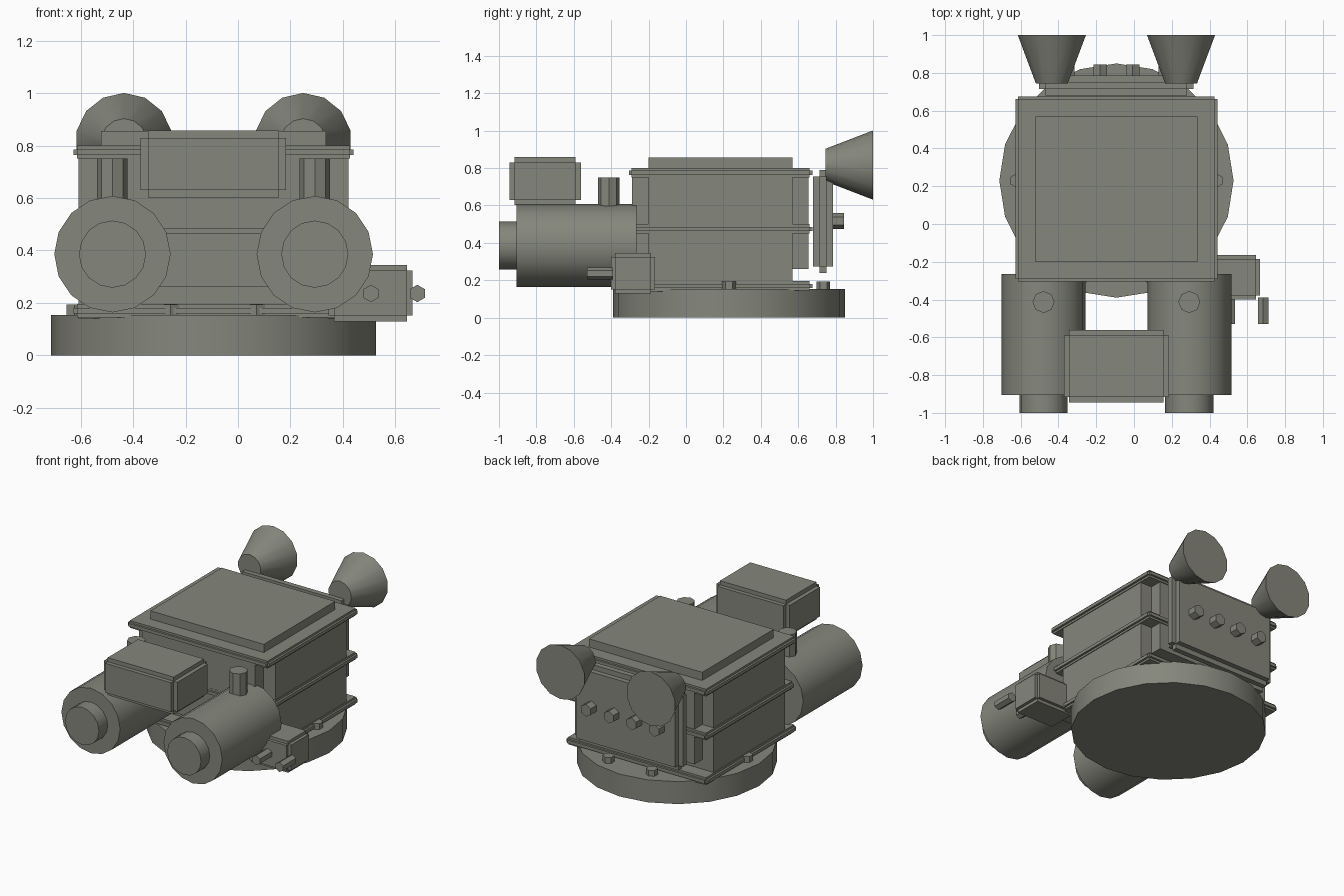
import bpy, bmesh
from math import sin, cos, pi, radians
from mathutils import Vector

if "Cube" in bpy.data.objects:
    bpy.data.objects.remove(bpy.data.objects["Cube"])

paint = bpy.data.materials.new("olive_grey")
paint.diffuse_color = (0.235, 0.24, 0.2, 1)
paint.use_nodes = True
paint.node_tree.nodes["Principled BSDF"].inputs["Base Color"].default_value = paint.diffuse_color


def finish(name, bm, smooth=False):
    bmesh.ops.recalc_face_normals(bm, faces=bm.faces[:])
    me = bpy.data.meshes.new(name)
    bm.to_mesh(me)
    bm.free()
    me.materials.append(paint)
    ob = bpy.data.objects.new(name, me)
    bpy.context.collection.objects.link(ob)
    if smooth:
        bpy.ops.object.select_all(action='DESELECT')
        ob.select_set(True)
        bpy.context.view_layer.objects.active = ob
        bpy.ops.object.shade_smooth_by_angle(angle=radians(30))
    return ob


def add_box(bm, x, y, z):
    lo, hi = Vector((x[0], y[0], z[0])), Vector((x[1], y[1], z[1]))
    for v in bmesh.ops.create_cube(bm, size=1)['verts']:
        v.co = Vector([(lo[i] + hi[i]) / 2 + v.co[i] * (hi[i] - lo[i]) for i in range(3)])


def box(name, x, y, z):
    bm = bmesh.new()
    add_box(bm, x, y, z)
    return finish(name, bm)


def stepped_box(name, x, y, z, inset):
    """Box with a raised panel on every face: one slab per axis."""
    bm = bmesh.new()
    for axis in range(3):
        add_box(bm, *[r if i == axis else (r[0] + inset, r[1] - inset)
                      for i, r in enumerate((x, y, z))])
    return finish(name, bm)


def prism(name, c, axis, start, end, n, r1, r2=None, smooth=False):
    """Round part along y or z; c is the centre in the other two axes."""
    bm = bmesh.new()
    rings = []
    for t, r in ((start, r1), (end, r1 if r2 is None else r2)):
        ring = []
        for i in range(n):
            a = 2 * pi * i / n
            u, w = c[0] + r * sin(a), c[1] + r * cos(a)
            ring.append(bm.verts.new((u, w, t) if axis == 'z' else (u, t, w)))
        rings.append(ring)
    for ring in rings:
        bm.faces.new(ring)
    for i in range(n):
        j = (i + 1) % n
        bm.faces.new((rings[0][i], rings[0][j], rings[1][j], rings[1][i]))
    return finish(name, bm, smooth)


CX, CY = -0.093, 0.23

# Turntable base and its ring of bolts
prism("base_disc", (CX, CY), 'z', 0, 0.153, 20, 0.62, smooth=True)
for deg in (0, 72, 108, 180, 252, 288):
    a = radians(deg)
    prism("base_bolt", (CX + 0.53 * cos(a), CY + 0.53 * sin(a)), 'z', 0.14, 0.193, 6, 0.037)

# Body with notched corners
box("body_side_panels", (-0.608, 0.422), (-0.2, 0.57), (0.14, 0.78))
box("body_end_panels", (-0.522, 0.333), (-0.29, 0.655), (0.26, 0.78))

# Flanges round the body, and the lid
for label, z in (("lower", (0.145, 0.195)), ("middle", (0.45, 0.5)), ("upper", (0.75, 0.8))):
    stepped_box(label + "_flange", (-0.628, 0.441), (-0.305, 0.675), z, 0.014)
box("lid", (-0.522, 0.335), (-0.2, 0.57), (0.79, 0.856))

# Rear panel with raised faces, and its bolts
stepped_box("rear_panel", (-0.502, 0.315), (0.68, 0.785), (0.24, 0.79), 0.034)
for i in range(4):
    prism("rear_bolt", (CX + (i - 1.5) * 0.172, 0.517), 'y', 0.77, 0.845, 6, 0.042)

# Rear horns
for side in (-1, 1):
    prism("rear_horn", (CX + side * 0.342, 0.816), 'y', 0.745, 1.0, 14, 0.087, 0.185, smooth=True)

# Front drums with nose hubs and filler caps
for side in (-1, 1):
    x = CX + side * 0.386
    prism("front_drum", (x, 0.386), 'y', -0.905, -0.265, 16, 0.222, smooth=True)
    prism("drum_hub", (x, 0.386), 'y', -1.0, -0.89, 16, 0.128, smooth=True)
    prism("drum_cap", (x, -0.413), 'z', 0.57, 0.75, 8, 0.058)

# Box above the drums
stepped_box("front_box", (-0.371, 0.184), (-0.945, -0.562), (0.602, 0.858), 0.028)

# Side box with two pegs
stepped_box("side_box", (0.345, 0.666), (-0.4, -0.165), (0.13, 0.345), 0.021)
for x in (0.507, 0.684):
    prism("side_peg", (x, 0.236), 'y', -0.53, -0.39, 6, 0.033)
